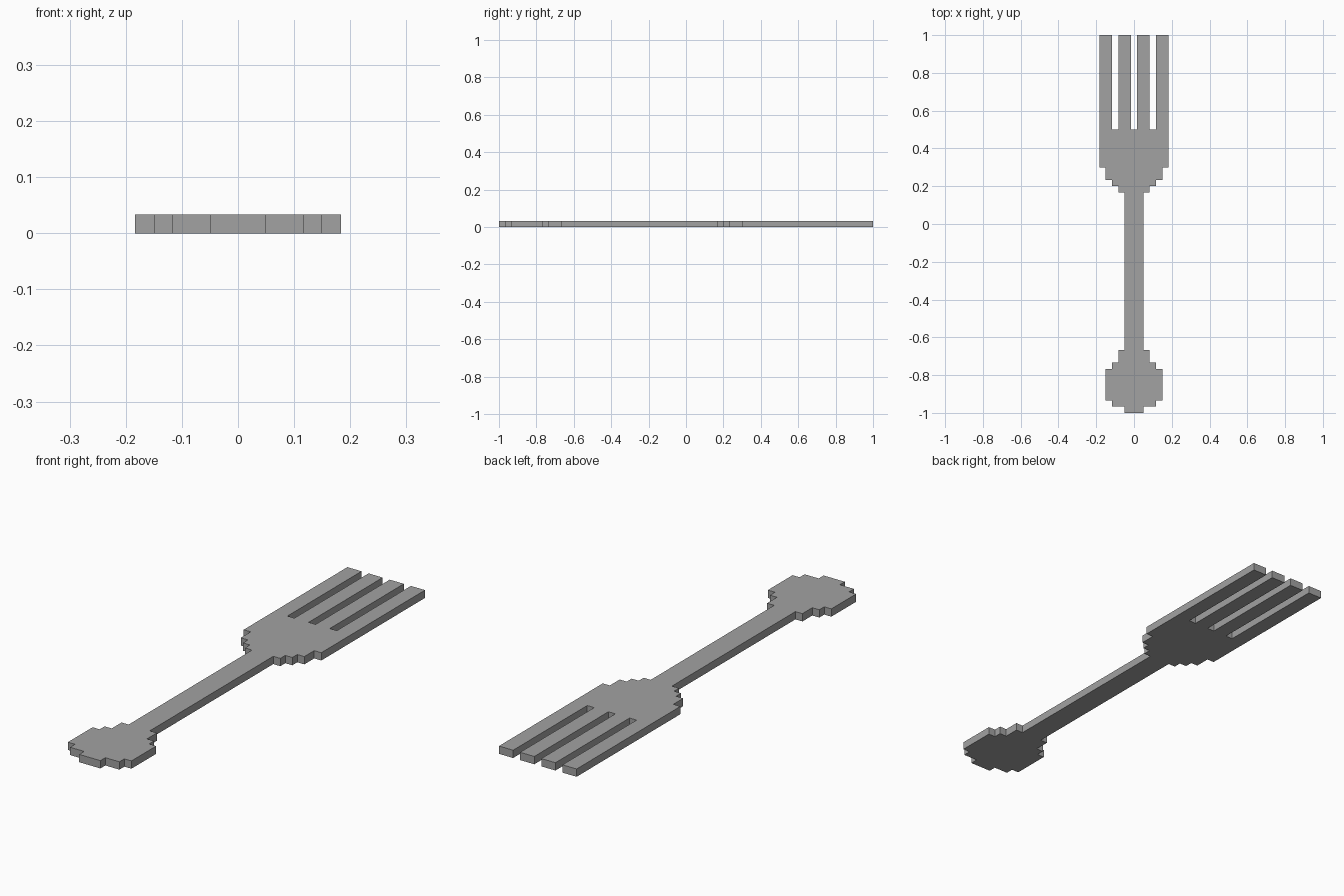
import bpy, bmesh

if "Cube" in bpy.data.objects:
    bpy.data.objects.remove(bpy.data.objects["Cube"])

U = 1 / 30  # the model sits on a grid of 1/30 unit

# Stepped silhouette: (half width, y start, y end) from handle end to tine tips
steps = [
    (1.5, -30, -29), (3.5, -29, -28), (4.5, -28, -23), (3.5, -23, -22),
    (2.5, -22, -20),                                    # handle end
    (1.5, -20, 5),                                      # handle
    (2.5, 5, 6), (3.5, 6, 7), (4.5, 7, 9), (5.5, 9, 30),  # head and outer tine side
]
half = [(w, y) for w, y0, y1 in steps for y in (y0, y1)]

# Tine tips and slots on the right side
half += [(3.5, 30), (3.5, 15), (2.5, 15), (2.5, 30), (0.5, 30), (0.5, 15)]

# Mirror the half outline and extrude it to one grid step of thickness
outline = half + [(-x, y) for x, y in reversed(half)]
bm = bmesh.new()
face = bm.faces.new([bm.verts.new((x * U, y * U, 0)) for x, y in outline])
top = bmesh.ops.extrude_face_region(bm, geom=[face], use_keep_orig=True)["geom"]
bmesh.ops.translate(bm, vec=(0, 0, U),
                    verts=[g for g in top if isinstance(g, bmesh.types.BMVert)])
bmesh.ops.recalc_face_normals(bm, faces=bm.faces)

mesh = bpy.data.meshes.new("fork")
bm.to_mesh(mesh)
bm.free()

# Dark grey metal
metal = bpy.data.materials.new("dark_grey")
metal.diffuse_color = (0.36, 0.36, 0.36, 1)
metal.use_nodes = True
metal.node_tree.nodes["Principled BSDF"].inputs["Base Color"].default_value = metal.diffuse_color
mesh.materials.append(metal)
bpy.context.collection.objects.link(bpy.data.objects.new("fork", mesh))
